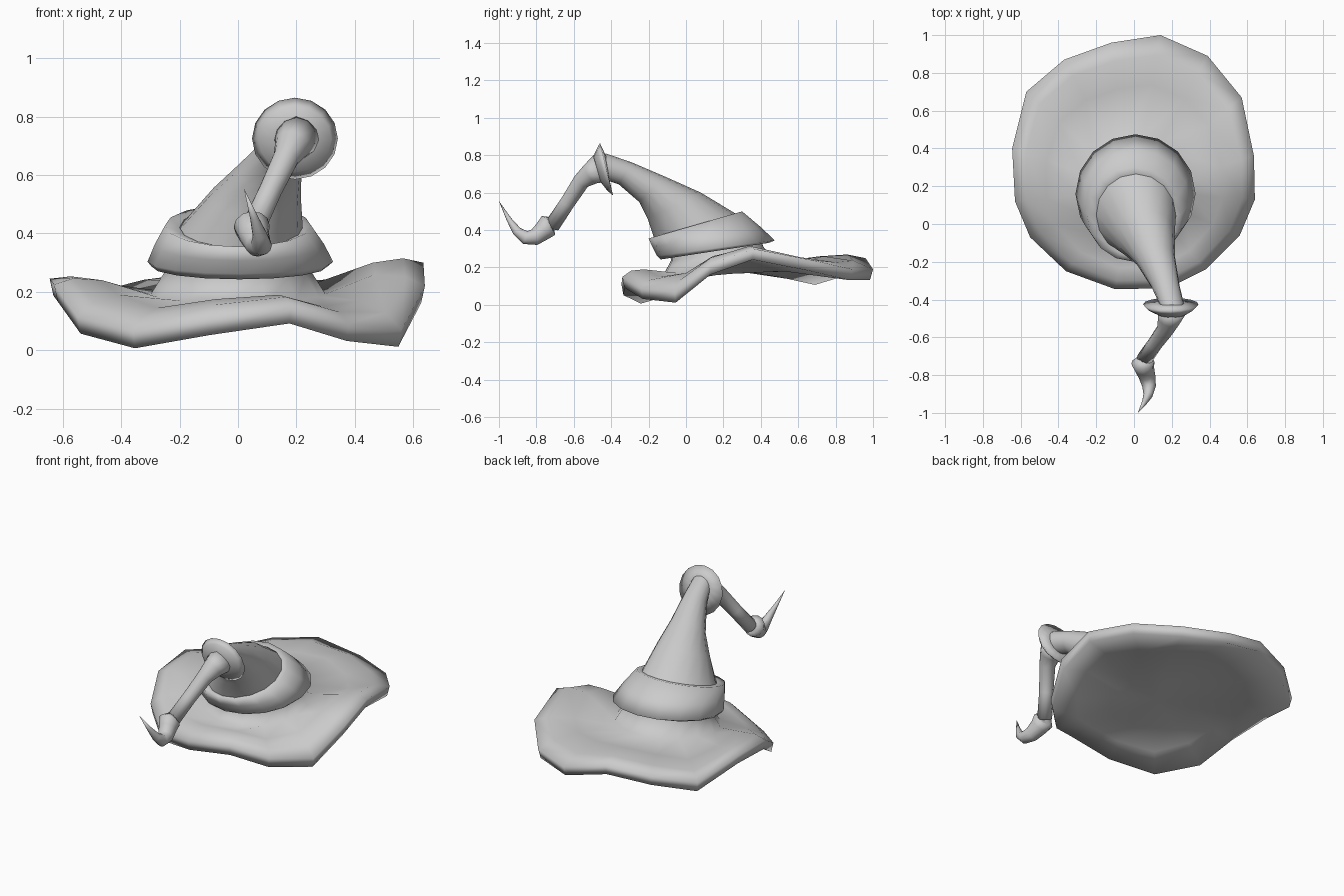
import bpy, bmesh
from math import cos, sin, tau
from mathutils import Vector

if "Cube" in bpy.data.objects:
    bpy.data.objects.remove(bpy.data.objects["Cube"])

grey = bpy.data.materials.new("light_grey_felt")
grey.use_nodes = True
GREY = (0.6, 0.6, 0.6, 1)
grey.diffuse_color = GREY
grey.node_tree.nodes["Principled BSDF"].inputs["Base Color"].default_value = GREY


def loft(name, rings, cap_start=False, cap_end=False):
    """Skin a list of equally long point rings into one smooth object."""
    bm = bmesh.new()
    loops = [[bm.verts.new(p) for p in ring] for ring in rings]
    n = len(loops[0])
    for a, b in zip(loops, loops[1:]):
        for i in range(n):
            j = (i + 1) % n
            bm.faces.new((a[i], a[j], b[j], b[i]))
    for loop, wanted in ((loops[0], cap_start), (loops[-1], cap_end)):
        if wanted:
            mid = bm.verts.new(sum((v.co for v in loop), Vector()) / n)
            for i in range(n):
                bm.faces.new((loop[i], loop[(i + 1) % n], mid))
    bmesh.ops.remove_doubles(bm, verts=bm.verts, dist=0.0005)
    bmesh.ops.recalc_face_normals(bm, faces=bm.faces)
    for face in bm.faces:
        face.smooth = True
    mesh = bpy.data.meshes.new(name)
    bm.to_mesh(mesh)
    bm.free()
    mesh.materials.append(grey)
    bpy.context.collection.objects.link(bpy.data.objects.new(name, mesh))


def leaning(xc, rx, front, back, n=16):
    """Ring through a front and a back (y, z) point, rx wide on each side."""
    f, b = Vector((xc, *front)), Vector((xc, *back))
    c, v = (f + b) / 2, (b - f) / 2
    return [c + Vector((rx * cos(tau * i / n), 0, 0)) + v * sin(tau * i / n)
            for i in range(n)]


def tube_rings(path, n=12):
    """Round rings square to a path of (x, y, z, radius)."""
    pts = [Vector(p[:3]) for p in path]
    rings = []
    for k, p in enumerate(path):
        t = (pts[min(k + 1, len(pts) - 1)] - pts[max(k - 1, 0)]).normalized()
        u = (Vector((1, 0, 0)) - t * t.x).normalized()
        v = t.cross(u)
        rings.append([pts[k] + p[3] * (u * cos(tau * i / n) + v * sin(tau * i / n))
                      for i in range(n)])
    return rings


# Wavy brim: edge x, edge y, edge height, height halfway in
EDGE = [
    (.14, 1.0, .19, .26), (.39, .89, .19, .24), (.57, .67, .24, .24), (.635, .36, .30, .30),
    (.64, .13, .22, .26), (.56, -.06, .07, .17), (.38, -.24, .09, .15), (.18, -.34, .15, .19),
    (-.10, -.345, .11, .175), (-.36, -.25, .065, .145), (-.55, -.07, .115, .19), (-.63, .12, .225, .24),
    (-.645, .40, .245, .23), (-.57, .70, .165, .20), (-.37, .87, .215, .24), (-.12, .96, .25, .26)]
hub = Vector((0, .175, 0))


def crown_ring(radius, height, slope, shift=0):
    """Ring around the head, rising to the back, facing the brim corners."""
    ring = []
    for x, y, _, _ in EDGE:
        d = (Vector((x, y, 0)) - hub).normalized() * radius
        ring.append(hub + d + Vector((0, shift, height + slope * d.y)))
    return ring


base = crown_ring(.30, .195, .11)
middle, ridge, edge, under_edge, under_middle = [], [], [], [], []
for (x, y, z, zm), b in zip(EDGE, base):
    e = Vector((x, y, z))
    m = (b + e) / 2
    m.z = zm
    r = b.lerp(e, .8)
    r.z = .45 * zm + .55 * z + .015
    low = hub + (Vector((x, y, 0)) - hub) * .98
    low.z = z - .058
    middle.append(m)
    ridge.append(r)
    edge.append(e)
    under_edge.append(low)
    under_middle.append(Vector((m.x, m.y, zm - .06)))

# Crown wall flowing into the brim, closed underneath
loft("crown_and_brim", [
    crown_ring(.24, .34, .17, -.025), crown_ring(.25, .275, .16, -.01),
    base, middle, ridge, edge, under_edge, under_middle,
    crown_ring(.25, .16, .09)], cap_end=True)

# Tilted hat band
loft("hat_band", [
    leaning(0, .25, (-.09, .28), (.39, .36)),
    leaning(.005, .302, (-.135, .243), (.445, .332)),
    leaning(.008, .318, (-.155, .262), (.475, .345)),
    leaning(.005, .29, (-.178, .306), (.395, .42)),
    leaning(0, .25, (-.20, .355), (.30, .50)),
    leaning(.01, .21, (-.165, .352), (.265, .49))])

# Cone drooping forward to the fold
loft("cone", [
    leaning(.01, .212, (-.165, .34), (.27, .485)),
    leaning(.06, .155, (-.205, .46), (.08, .60)),
    leaning(.11, .108, (-.25, .55), (-.11, .685)),
    leaning(.165, .076, (-.36, .645), (-.29, .762)),
    leaning(.20, .065, (-.42, .665), (-.43, .81))])

# Flared collar at the fold, narrowing into the thin tail
loft("fold_collar", [
    leaning(.20, .06, (-.41, .67), (-.43, .80)),
    leaning(.195, .147, (-.39, .585), (-.46, .865)),
    leaning(.195, .125, (-.42, .61), (-.477, .835)),
    leaning(.20, .078, (-.455, .655), (-.495, .795))], cap_end=True)
loft("tail", tube_rings([
    (.20, -.455, .73, .08), (.185, -.51, .70, .06), (.165, -.56, .66, .045),
    (.11, -.635, .545, .04), (.055, -.715, .425, .042)]), cap_start=True, cap_end=True)

# Curled tip with a cuffed top
loft("curled_tip", tube_rings([
    (.05, -.715, .43, .04), (.047, -.735, .425, .062), (.055, -.765, .395, .052),
    (.07, -.81, .362, .044), (.08, -.86, .36, .036), (.075, -.905, .395, .025),
    (.055, -.945, .455, .014), (.02, -1.0, .555, 0)]), cap_start=True)
